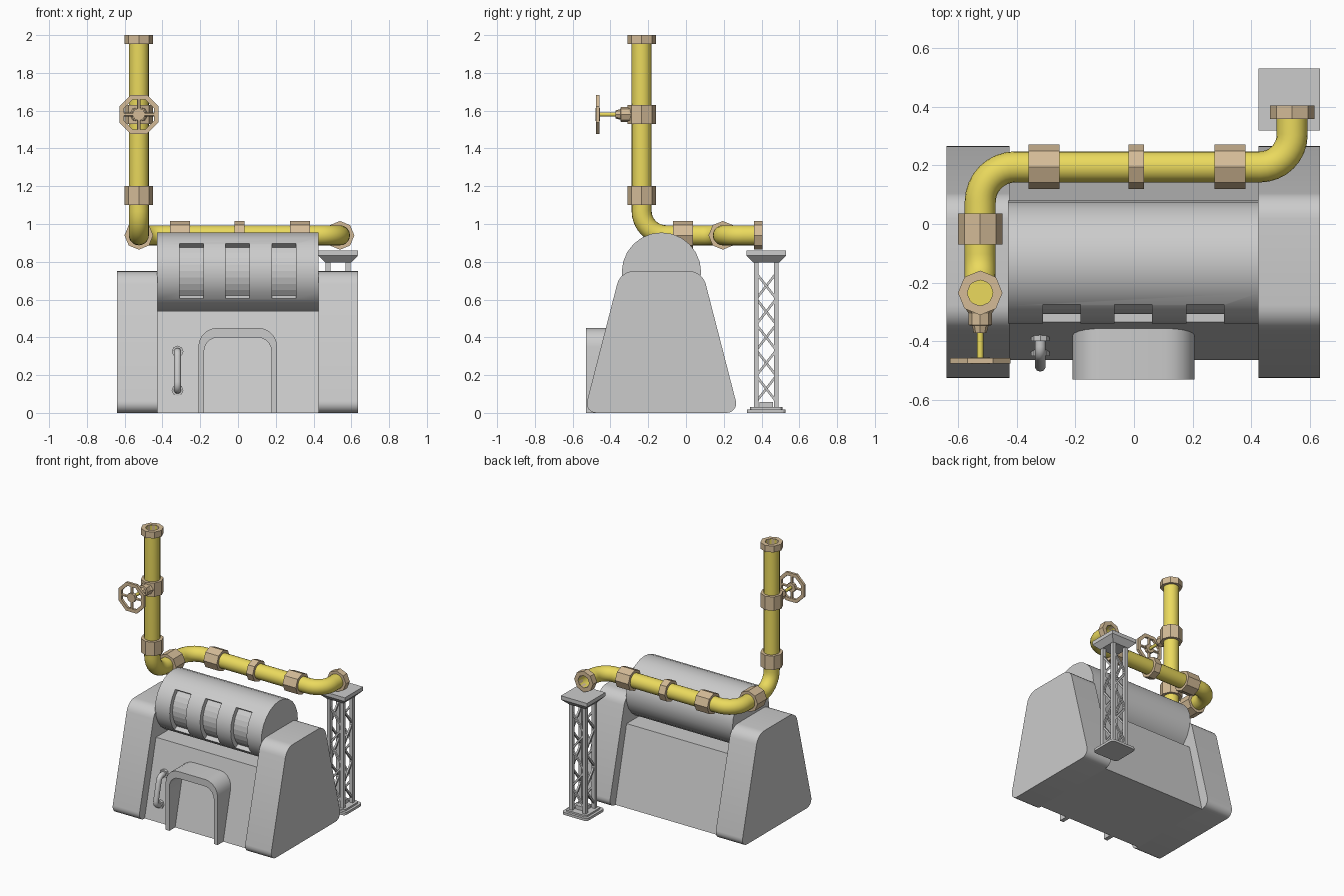
import bpy, bmesh, math
from mathutils import Vector as V

if "Cube" in bpy.data.objects:
    bpy.data.objects.remove(bpy.data.objects["Cube"])


def material(name, rgb):
    m = bpy.data.materials.new(name)
    m.diffuse_color = (*rgb, 1)
    m.use_nodes = True
    m.node_tree.nodes["Principled BSDF"].inputs["Base Color"].default_value = m.diffuse_color
    return m


YELLOW = material("yellow_paint", (0.83, 0.70, 0.11))
BRASS = material("tan_brass", (0.66, 0.50, 0.31))


def finish(name, bm, mat=None, smooth=None):
    bmesh.ops.recalc_face_normals(bm, faces=bm.faces)
    me = bpy.data.meshes.new(name)
    bm.to_mesh(me)
    bm.free()
    ob = bpy.data.objects.new(name, me)
    bpy.context.collection.objects.link(ob)
    if mat:
        me.materials.append(mat)
    if smooth:
        bpy.ops.object.select_all(action='DESELECT')
        ob.select_set(True)
        bpy.context.view_layer.objects.active = ob
        bpy.ops.object.shade_smooth_by_angle(angle=math.radians(smooth))
    return ob


def fillet(pts, radii, n=5, closed=True):
    """Round the corners of a 2D outline or a 3D path."""
    pts, out = [V(p) for p in pts], []
    for i, p in enumerate(pts):
        if radii[i] == 0 or (not closed and i in (0, len(pts) - 1)):
            out.append(p)
            continue
        a = (pts[i - 1] - p).normalized()
        b = (pts[(i + 1) % len(pts)] - p).normalized()
        half = a.angle(b) / 2
        c = p + (a + b).normalized() * radii[i] / math.sin(half)
        d = radii[i] / math.tan(half)
        v0, v1 = (p + a * d - c).normalized(), (p + b * d - c).normalized()
        out += [c + v0.slerp(v1, k / n) * radii[i] for k in range(n + 1)]
    return out


def prism(name, outline, axis, lo, hi, smooth=None):
    """Extrude a 2D outline along x (y,z), y (x,z) or z (x,y)."""
    put = {'x': lambda p, t: (t, p[0], p[1]),
           'y': lambda p, t: (p[0], t, p[1]),
           'z': lambda p, t: (p[0], p[1], t)}[axis]
    bm = bmesh.new()
    f = bm.faces.new([bm.verts.new(put(p, lo)) for p in outline])
    ext = bmesh.ops.extrude_face_region(bm, geom=[f])
    move = V(put((0, 0), hi - lo))
    bmesh.ops.translate(bm, vec=move, verts=[v for v in ext['geom'] if isinstance(v, bmesh.types.BMVert)])
    if len(bm.faces) == len(outline) + 1:  # keep the starting cap
        bm.faces.new(list(bm.verts)[:len(outline)])
    return finish(name, bm, None, smooth)


def box(name, x0, x1, y0, y1, z0, z1):
    return prism(name, [(x0, y0), (x1, y0), (x1, y1), (x0, y1)], 'z', z0, z1)


def loft(name, rings, n, mat=None, closed=False, smooth=None, phase=0.0):
    """Skin rings given as (point, tangent, radius)."""
    bm, loops = bmesh.new(), []
    t0 = V(rings[0][1]).normalized()
    u = V((1, 0, 0)) if abs(t0.z) > 0.9 else V((0, 0, 1))
    for p, t, r in rings:
        p, t = V(p), V(t).normalized()
        u = (u - t * u.dot(t)).normalized()
        w = t.cross(u)
        angs = [phase + 2 * math.pi * k / n for k in range(n)]
        loops.append([bm.verts.new(p + (u * math.cos(a) + w * math.sin(a)) * r) for a in angs])
    pairs = list(zip(loops, loops[1:])) + ([(loops[-1], loops[0])] if closed else [])
    for a, b in pairs:
        for k in range(n):
            bm.faces.new((a[k], a[(k + 1) % n], b[(k + 1) % n], b[k]))
    if not closed:
        bm.faces.new(loops[0])
        bm.faces.new(loops[-1])
    return finish(name, bm, mat, smooth)


def path_rings(path, r):
    path, res = [V(p) for p in path], []
    for i, p in enumerate(path):
        a, b = path[max(i - 1, 0)], path[min(i + 1, len(path) - 1)]
        t = (p - a).normalized() + (b - p).normalized()
        res.append((p, t, r))
    return res


def collar(name, c, d, half, R=0.076, inner=0.045, phase=0.0):
    c, d = V(c), V(d)
    a, b = c - d * half, c + d * half
    return loft(name, [(a, d, R), (b, d, R), (b, d, inner), (a, d, inner)], 8, BRASS, True, None, phase)


CY = -0.13  # mid-plane of the housing

# Side blocks with rounded tapered profile
side = fillet([(CY - .41, 0), (CY + .41, 0), (CY + .217, .75), (CY - .217, .75)], [.05, .05, .09, .09], 6)
prism("left_side_block", side, 'x', -.64, -.425, 40)
prism("right_side_block", side, 'x', .425, .635, 40)

# Centre body between the blocks
prism("centre_body", [(CY - .335, 0), (CY + .335, 0), (CY + .205, .54), (CY - .205, .54)], 'x', -.43, .43)

# Horizontal drum with three recessed slots
drum = loft("drum", [((-.43, CY, .745), (1, 0, 0), .21), ((.425, CY, .745), (1, 0, 0), .21)], 24)
for i, x in enumerate((-.247, -.003, .243)):
    arc = [math.radians(-44 + 92 * k / 8) for k in range(9)]
    ring = [(CY - .177 * math.cos(a), .745 + .177 * math.sin(a)) for a in arc]
    ring += [(CY - .26 * math.cos(a), .745 + .23 * math.sin(a)) for a in reversed(arc)]
    cut = prism(f"slot_cutter_{i}", ring, 'x', x - .064, x + .064)
    cut.hide_render = True
    cut.hide_viewport = True
    mod = drum.modifiers.new("slot", 'BOOLEAN')
    mod.operation, mod.solver, mod.object = 'DIFFERENCE', 'EXACT', cut
bpy.ops.object.select_all(action='DESELECT')
drum.select_set(True)
bpy.context.view_layer.objects.active = drum
bpy.ops.object.shade_smooth_by_angle(angle=math.radians(35))

# Arched door surround
outer = fillet([(-.21, 0), (-.21, .45), (.207, .45), (.207, 0)], [0, .1, .1, 0])
inner = fillet([(.177, 0), (.177, .40), (-.18, .40), (-.18, 0)], [0, .075, .075, 0])
prism("door_surround", outer + inner, 'y', -.53, -.33, 30)

# Bent handle with mounting nuts
hx = -.32
grip = fillet([(hx, -.36, .325), (hx, -.445, .325), (hx, -.495, .12), (hx, -.42, .12)], [0, .035, .035, 0], 5, False)
loft("handle", path_rings(grip, .019), 10, smooth=50)
for nm, y, z in (("upper", -.385, .325), ("lower", -.435, .12)):
    loft(f"handle_{nm}_nut", [((hx, y + .04, z), (0, 1, 0), .031), ((hx, y - .015, z), (0, 1, 0), .031)], 8)

# Main pipe run: down, back, right, back again, with hollow ends
PX, PY, PZ, R = -.525, -.235, .94, .053
run = [(PX, PY, 1.996), (PX, PY, PZ), (PX, .195, PZ), (.54, .195, PZ), (.54, .401, PZ)]
rings = path_rings(fillet(run, [0, .13, .12, .11, 0], 8, False), R)
start, end = rings[0], rings[-1]
bore = lambda ring, s: [(ring[0] + V(ring[1]).normalized() * d * s, ring[1], .043) for d in (0, .12)]
rings = bore(start, 1)[::-1] + rings + bore(end, -1)
loft("pipe", rings, 20, YELLOW, smooth=40)

# Octagonal collars
for nm, c, d, h in (
        ("top_end_collar", (PX, PY, 1.977), (0, 0, 1), .023),
        ("valve_collar", (PX, PY, 1.58), (0, 0, 1), .05),
        ("lower_riser_collar", (PX, PY, 1.15), (0, 0, 1), .05),
        ("left_run_collar", (PX, -.017, PZ), (0, 1, 0), .053),
        ("back_collar_left", (-.308, .195, PZ), (1, 0, 0), .053),
        ("back_collar_middle", (.008, .195, PZ), (1, 0, 0), .026),
        ("back_collar_right", (.328, .195, PZ), (1, 0, 0), .053),
        ("far_end_collar", (.54, .382, PZ), (0, 1, 0), .023)):
    collar(nm, c, d, h)

# Valve bonnet, stem and hand wheel
VZ, F = 1.58, (0, -1, 0)
loft("valve_bonnet", [((PX, y, VZ), F, r) for y, r in
                      ((-.29, .05), (-.305, .04), (-.345, .04), (-.347, .028), (-.372, .022))], 8, BRASS)
loft("valve_stem", [((PX, -.36, VZ), F, .011), ((PX, -.465, VZ), F, .011)], 10, YELLOW, smooth=40)
collar("wheel_rim", (PX, -.467, VZ), F, .009, .112, .086, math.pi / 8)
loft("wheel_hub", [((PX, -.455, VZ), F, .034), ((PX, -.478, VZ), F, .034)], 8, BRASS)
for i in range(4):
    d = V((math.cos(i * math.pi / 2), 0, math.sin(i * math.pi / 2)))
    c = V((PX, -.467, VZ))
    loft(f"wheel_spoke_{i}", [(c + d * .02, d, .010), (c + d * .083, d, .010)], 6, BRASS)

# Lattice support tower
TX, TY, O = .53, .425, .053


def square(h, r=0.0):
    return fillet([(TX - h, TY - h), (TX + h, TY - h), (TX + h, TY + h), (TX - h, TY + h)], [r] * 4, 4)


prism("tower_base", square(.103, .025), 'z', 0, .018)
prism("tower_base_step", square(.085, .02), 'z', .018, .03)
box("tower_foot_block", TX - .035, TX + .035, TY - .035, TY + .035, .03, .058)
s2 = math.sqrt(2)
loft("tower_cap", [((TX, TY, z), (0, 0, 1), h * s2) for z, h in ((.795, .068), (.833, .105), (.86, .105))],
     4, phase=math.pi / 4)
corners = [(TX + sx * O, TY + sy * O) for sx, sy in ((-1, -1), (1, -1), (1, 1), (-1, 1))]
cells, z0, z1 = 5, .06, .74
step = (z1 - z0) / cells
for i, (ax, ay) in enumerate(corners):
    bx, by = corners[(i + 1) % 4]
    box(f"tower_post_{i}", ax - .013, ax + .013, ay - .013, ay + .013, .02, .80)
    for k in range(cells):
        lo, hi = z0 + k * step, z0 + (k + 1) * step
        za, zb = (lo, hi) if k % 2 else (hi, lo)
        a, b = V((ax, ay, za)), V((bx, by, zb))
        loft(f"tower_brace_{i}_{k}", [(a, b - a, .009), (b, b - a, .009)], 4, phase=math.pi / 4)
